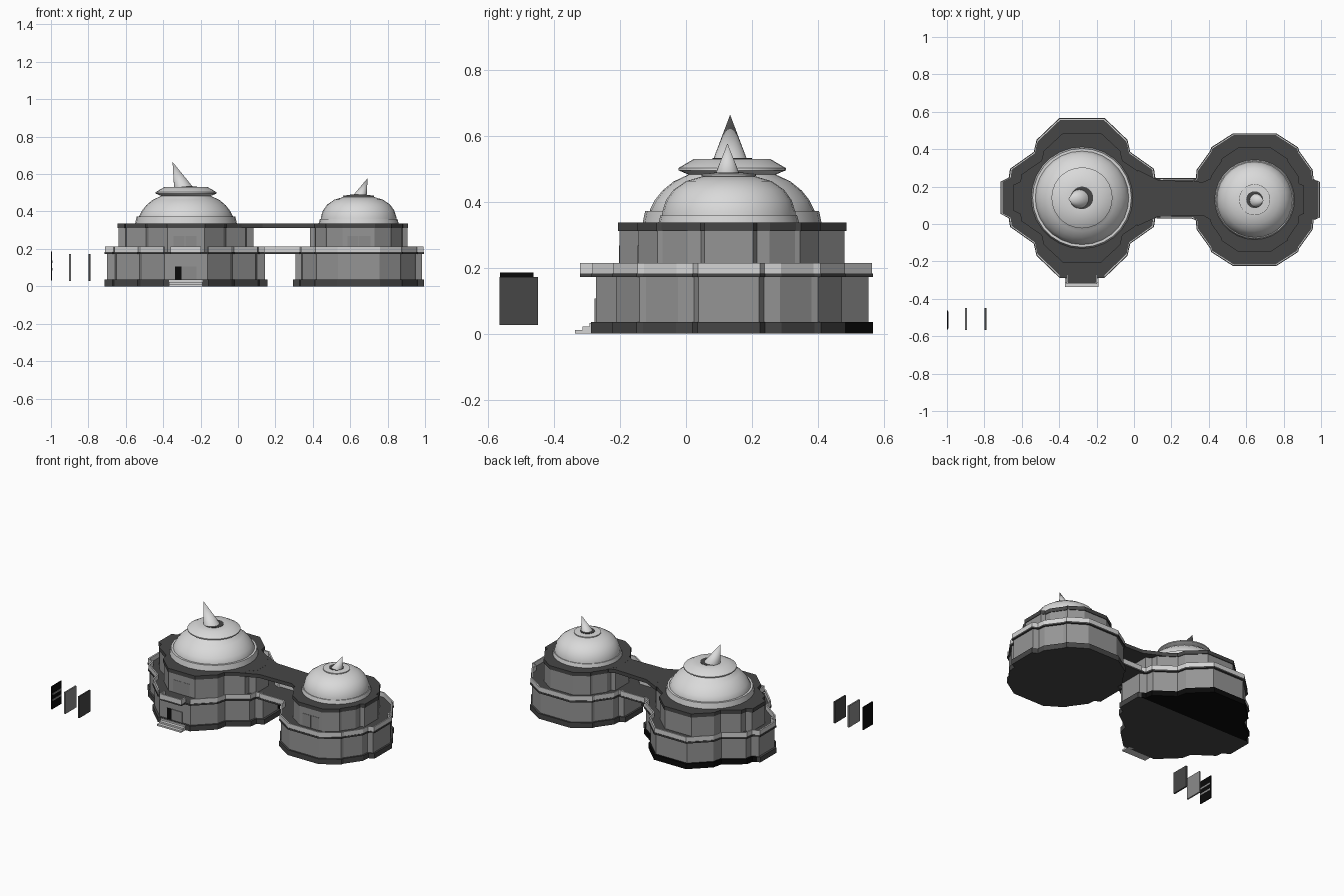
import bpy, bmesh, math

if "Cube" in bpy.data.objects:
    bpy.data.objects.remove(bpy.data.objects["Cube"])

def mat(name, v):
    m = bpy.data.materials.new(name)
    m.diffuse_color = (v, v, v, 1)
    m.use_nodes = True
    m.node_tree.nodes["Principled BSDF"].inputs["Base Color"].default_value = m.diffuse_color
    return m

DARK = mat("dark slate", 0.062)
BLACK = mat("black", 0.003)
WALL = mat("grey wall", 0.30)
LIGHT = mat("pale trim", 0.66)
DOME = mat("dome plaster", 0.70)
DOOR = mat("door grey", 0.26)

def finish(bm, name, *mats):
    bmesh.ops.recalc_face_normals(bm, faces=bm.faces)
    me = bpy.data.meshes.new(name)
    bm.to_mesh(me)
    bm.free()
    for m in mats:
        me.materials.append(m)
    ob = bpy.data.objects.new(name, me)
    bpy.context.collection.objects.link(ob)
    return ob

def add_prism(bm, pts, z0, z1):
    lo = [bm.verts.new((x, y, z0)) for x, y in pts]
    hi = [bm.verts.new((x, y, z1)) for x, y in pts]
    bm.faces.new(lo[::-1])
    bm.faces.new(hi)
    for i in range(len(pts)):
        j = (i + 1) % len(pts)
        bm.faces.new((lo[i], lo[j], hi[j], hi[i]))

def prism(name, pts, z0, z1, m):
    bm = bmesh.new()
    add_prism(bm, pts, z0, z1)
    return finish(bm, name, m)

def box(name, x0, x1, y0, y1, z0, z1, m):
    return prism(name, [(x0, y0), (x1, y0), (x1, y1), (x0, y1)], z0, z1, m)

def plan(c, quarter, sx, sy=None):
    """Mirror a quarter outline into a closed plan around a centre."""
    sy = sy or sx
    q = quarter
    full = (q + [(-x, y) for x, y in q[::-1]] + [(-x, -y) for x, y in q]
            + [(x, -y) for x, y in q[::-1]])
    return [(c[0] + x * sx, c[1] + y * sy) for x, y in full]

def lathe(name, c, profile, m, sides=28):
    bm = bmesh.new()
    rings = []
    for r, z in profile:
        rings.append([bm.verts.new((c[0] + r * math.cos(2 * math.pi * i / sides),
                                    c[1] + r * math.sin(2 * math.pi * i / sides), z))
                      for i in range(sides)])
    for a, b in zip(rings, rings[1:]):
        for i in range(sides):
            j = (i + 1) % sides
            bm.faces.new((a[i], a[j], b[j], b[i]))
    bm.faces.new(rings[0][::-1])
    bm.faces.new(rings[-1])
    return smooth(finish(bm, name, m))

def horn(name, base, r, tip, m, sides=20):
    bm = bmesh.new()
    ring = [bm.verts.new((base[0] + r * math.cos(2 * math.pi * i / sides),
                          base[1] + r * math.sin(2 * math.pi * i / sides), base[2]))
            for i in range(sides)]
    t = bm.verts.new(tip)
    bm.faces.new(ring[::-1])
    for i in range(sides):
        bm.faces.new((ring[i], ring[(i + 1) % sides], t))
    return smooth(finish(bm, name, m))

def smooth(ob):
    bpy.ops.object.select_all(action='DESELECT')
    ob.select_set(True)
    bpy.context.view_layer.objects.active = ob
    bpy.ops.object.shade_smooth_by_angle(angle=math.radians(32))
    return ob

BIG, SMALL = (-0.278, 0.14), (0.645, 0.13)
big_q = [(.437, .085), (.392, .108), (.385, .155), (.258, .245), (.243, .31), (.12, .428)]
small_q = [(.35, .095), (.315, .11), (.31, .16), (.238, .26), (.232, .28), (.115, .355)]

# Two stepped towers: base, lower wall, balcony, parapet, upper wall, roof
for tag, c, q, up, side in (("large", BIG, big_q, (.84, .81), 1),
                            ("small", SMALL, small_q, (.755, .785), -1)):
    base = prism(tag + "_base", plan(c, q, 1.0), 0, 0.035, DARK)
    prism(tag + "_lower_wall", plan(c, q, .967), 0.035, 0.173, WALL)
    prism(tag + "_balcony_floor", plan(c, q, 1.0), 0.172, 0.183, DARK)
    prism(tag + "_upper_wall", plan(c, q, up[0] * .985, up[1] * .985), 0.183, 0.313, WALL)
    prism(tag + "_roof", plan(c, q, *up), 0.312, 0.337, DARK)
    # parapet follows every edge but the one facing the bridge
    bm = bmesh.new()
    out, inn = plan(c, q, .992), plan(c, q, .968)
    n = len(out)
    for i in range(n):
        j = (i + 1) % n
        mx, my = (out[i][0] + out[j][0]) / 2, (out[i][1] + out[j][1]) / 2
        facing_bridge = abs(my - c[1]) < .01 and (mx - c[0]) * side > 0
        porch = tag == "large" and abs(mx - c[0]) < .01 and my < c[1]
        if not facing_bridge and not porch:
            add_prism(bm, [out[i], out[j], inn[j], inn[i]], 0.181, 0.214)
    finish(bm, tag + "_parapet", LIGHT)
    if tag == "large":
        # rear part of the large base is black
        bm = bmesh.new()
        bm.from_mesh(base.data)
        bmesh.ops.bisect_plane(bm, geom=bm.verts[:] + bm.edges[:] + bm.faces[:],
                               plane_co=(0, 0.235, 0), plane_no=(0, 1, 0))
        for f in bm.faces:
            f.material_index = int(f.calc_center_median().y > 0.235)
        bm.to_mesh(base.data)
        bm.free()
        base.data.materials.append(BLACK)

# Bridge between the towers: walkway, parapets and roof
box("bridge_floor", 0.12, 0.35, 0.03, 0.245, 0.172, 0.183, DARK)
for nm, y in (("front", 0.032), ("back", 0.235)):
    box("bridge_parapet_" + nm, 0.14, 0.32, y, y + 0.009, 0.178, 0.214, LIGHT)
prism("bridge_roof", [(0.02, -.01), (0.13, 0.04), (0.37, 0.045), (0.45, 0.0),
                      (0.45, 0.26), (0.37, 0.225), (0.13, 0.235), (0.02, 0.29)],
      0.3125, 0.3365, DARK)

# Domes with caps and leaning horns
lathe("large_dome_ring", BIG, [(.272, .335), (.264, .373), (.250, .373), (.250, .335)], LIGHT)
lathe("large_dome", BIG, [(.25, .336), (.25, .375), (.235, .405), (.212, .434), (.178, .462),
                          (.135, .482), (.13, .488)], DOME)
lathe("large_dome_cap", BIG, [(.13, .482), (.163, .496), (.163, .503), (.115, .531),
                              (.06, .531)], DOME)
lathe("large_horn_collar", BIG, [(.06, .525), (.06, .533)], DARK)
horn("large_horn", (-.291, .134, .53), .051, (-.35, .134, .665), DOME)

lathe("small_dome_ring", SMALL, [(.214, .335), (.207, .361), (.195, .361), (.195, .335)], LIGHT)
lathe("small_dome", SMALL, [(.203, .336), (.202, .37), (.191, .405), (.168, .437),
                            (.13, .463), (.08, .478)], DOME)
lathe("small_dome_cap", SMALL, [(.065, .474), (.083, .479), (.083, .485), (.05, .488)], DOME)
lathe("small_horn_collar", SMALL, [(.045, .483), (.045, .490)], DARK)
horn("small_horn", (.652, .126, .487), .036, (.693, .126, .578), DOME)

# Porch canopy, entrance and steps
box("porch_floor", -.362, -.198, -.322, -.27, .172, .183, DARK)
box("porch_parapet_front", -.362, -.198, -.322, -.313, .181, .214, LIGHT)
for nm, x in (("left", -.362), ("right", -.207)):
    box("porch_parapet_" + nm, x, x + .009, -.314, -.27, .181, .214, LIGHT)
for i in range(3):
    box("step_%d" % (i + 1), -.37, -.19, -.337 + .022 * i, -.27, 0, .011 * (i + 1), LIGHT)
box("entrance_opening", -.337, -.303, -.278, -.272, .035, .107, BLACK)
box("entrance_door", -.303, -.223, -.278, -.272, .035, .107, DOOR)

# Balcony doors in two leaves
for tag, x, y in (("large", -.345, -.203), ("small", .585, -.147)):
    for k in range(2):
        box("%s_balcony_door_%d" % (tag, k + 1), x + .063 * k, x + .063 * k + .060,
            y, y + .008, .183, .268, DOOR)

# Three free-standing panels in front
box("panel_left", -1.0, -.994, -.565, -.463, .03, .185, BLACK)
for i, z in enumerate((.085, .125)):
    box("panel_band_%d" % (i + 1), -.9998, -.992, -.56, -.468, z, z + .012, DOOR)
box("panel_middle", -.903, -.893, -.567, -.45, .027, .172, DOOR)
box("panel_right", -.798, -.788, -.567, -.45, .027, .172, DARK)
